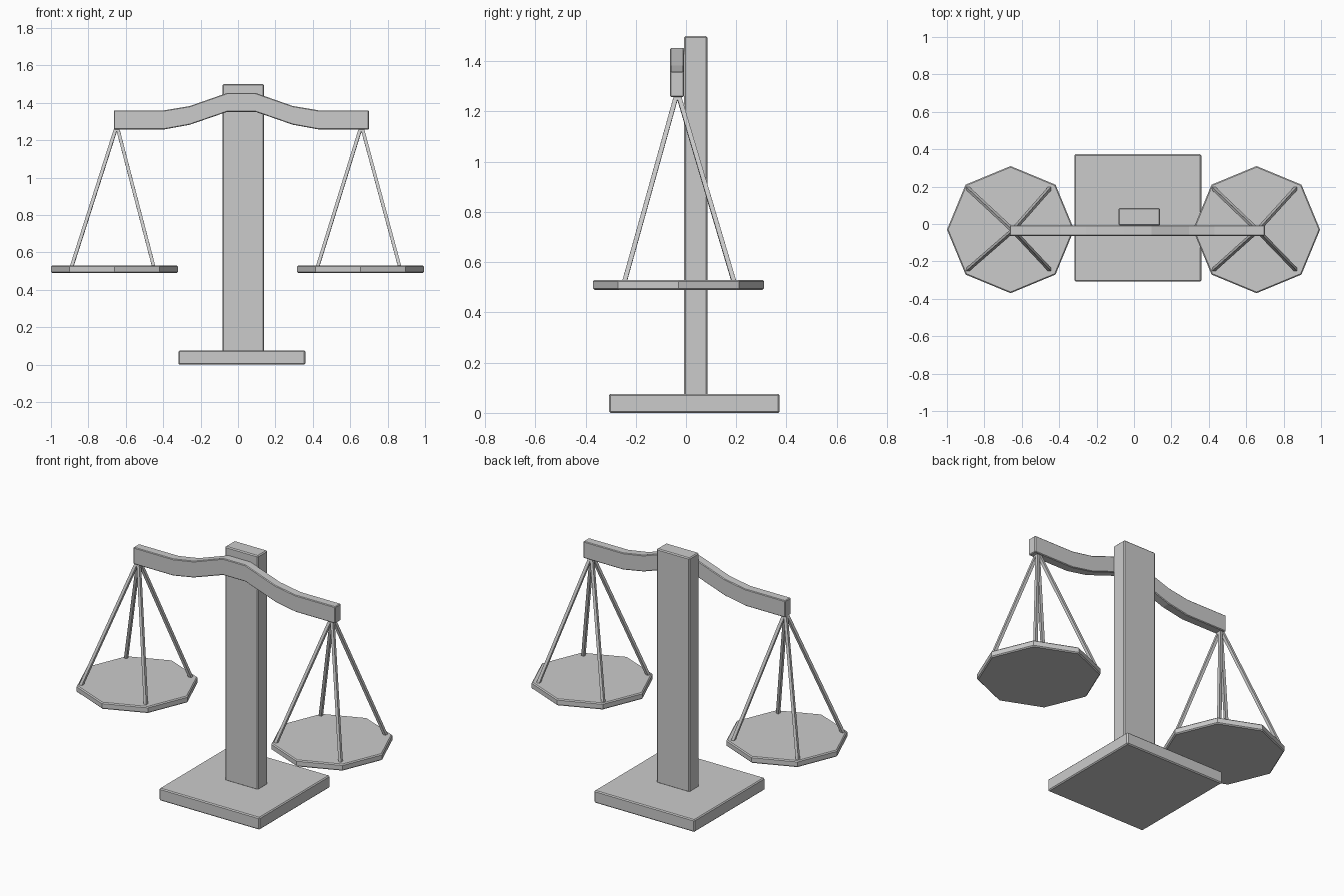
import bpy, bmesh, math
from mathutils import Vector

if "Cube" in bpy.data.objects:
    bpy.data.objects.remove(bpy.data.objects["Cube"])


def finish(name, bm, bevel=0.006):
    bmesh.ops.recalc_face_normals(bm, faces=bm.faces)
    me = bpy.data.meshes.new(name)
    bm.to_mesh(me)
    bm.free()
    ob = bpy.data.objects.new(name, me)
    bpy.context.collection.objects.link(ob)
    if bevel:
        mod = ob.modifiers.new("edge_bevel", 'BEVEL')
        mod.width = bevel
        mod.segments = 1
        mod.limit_method = 'ANGLE'
        mod.angle_limit = math.radians(60)
    return ob


def prism(name, outline, offset, bevel=0.006):
    """Extrude a closed planar outline along an offset vector."""
    bm = bmesh.new()
    face = bm.faces.new([bm.verts.new(p) for p in outline])
    ext = bmesh.ops.extrude_face_region(bm, geom=[face], use_keep_orig=True)
    verts = [v for v in ext["geom"] if isinstance(v, bmesh.types.BMVert)]
    bmesh.ops.translate(bm, vec=offset, verts=verts)
    return finish(name, bm, bevel)


def box(name, x0, x1, y0, y1, z0, z1):
    outline = [(x0, y0, z0), (x1, y0, z0), (x1, y1, z0), (x0, y1, z0)]
    return prism(name, outline, (0, 0, z1 - z0))


def rod(name, a, b, radius):
    a, b = Vector(a), Vector(b)
    d = b - a
    bm = bmesh.new()
    bmesh.ops.create_cone(bm, cap_ends=True, segments=4, radius1=radius,
                          radius2=radius, depth=d.length)
    rot = d.to_track_quat('Z', 'Y').to_matrix().to_4x4()
    bmesh.ops.transform(bm, matrix=rot, verts=bm.verts)
    bmesh.ops.translate(bm, vec=(a + b) / 2, verts=bm.verts)
    return finish(name, bm, 0)


# Base and post
box("base", -0.318, 0.36, -0.307, 0.373, 0, 0.075)
box("post", -0.083, 0.14, -0.008, 0.085, 0.07, 1.5)

# Arched beam: half profile mirrored about its centre
mid = 0.018
top = [(0.682, 1.36), (0.412, 1.36), (0.275, 1.383), (0.075, 1.453)]
low = [(0.682, 1.258), (0.412, 1.258), (0.275, 1.283), (0.075, 1.352)]
upper = [(mid - x, z) for x, z in top] + [(mid + x, z) for x, z in reversed(top)]
lower = [(mid + x, z) for x, z in low] + [(mid - x, z) for x, z in reversed(low)]
prism("beam", [(x, -0.063, z) for x, z in upper + lower], (0, 0.055, 0), 0.004)

# Octagonal pans, each hung on four rods
for side, pan_x, rod_x, hook_x in (("left", -0.66, -0.67, -0.648),
                                   ("right", 0.655, 0.645, 0.66)):
    ring = [(pan_x + 0.34 * math.cos(i * math.pi / 4),
             -0.03 + 0.34 * math.sin(i * math.pi / 4), 0.49) for i in range(8)]
    prism(side + "_pan", ring, (0, 0, 0.04))
    for j, (sx, sy) in enumerate(((-1, -1), (1, -1), (1, 1), (-1, 1))):
        rod(f"{side}_rod_{j + 1}", (hook_x + sx * 0.004, -0.034 + sy * 0.004, 1.265),
            (rod_x + sx * 0.22, -0.027 + sy * 0.218, 0.522), 0.0125)
